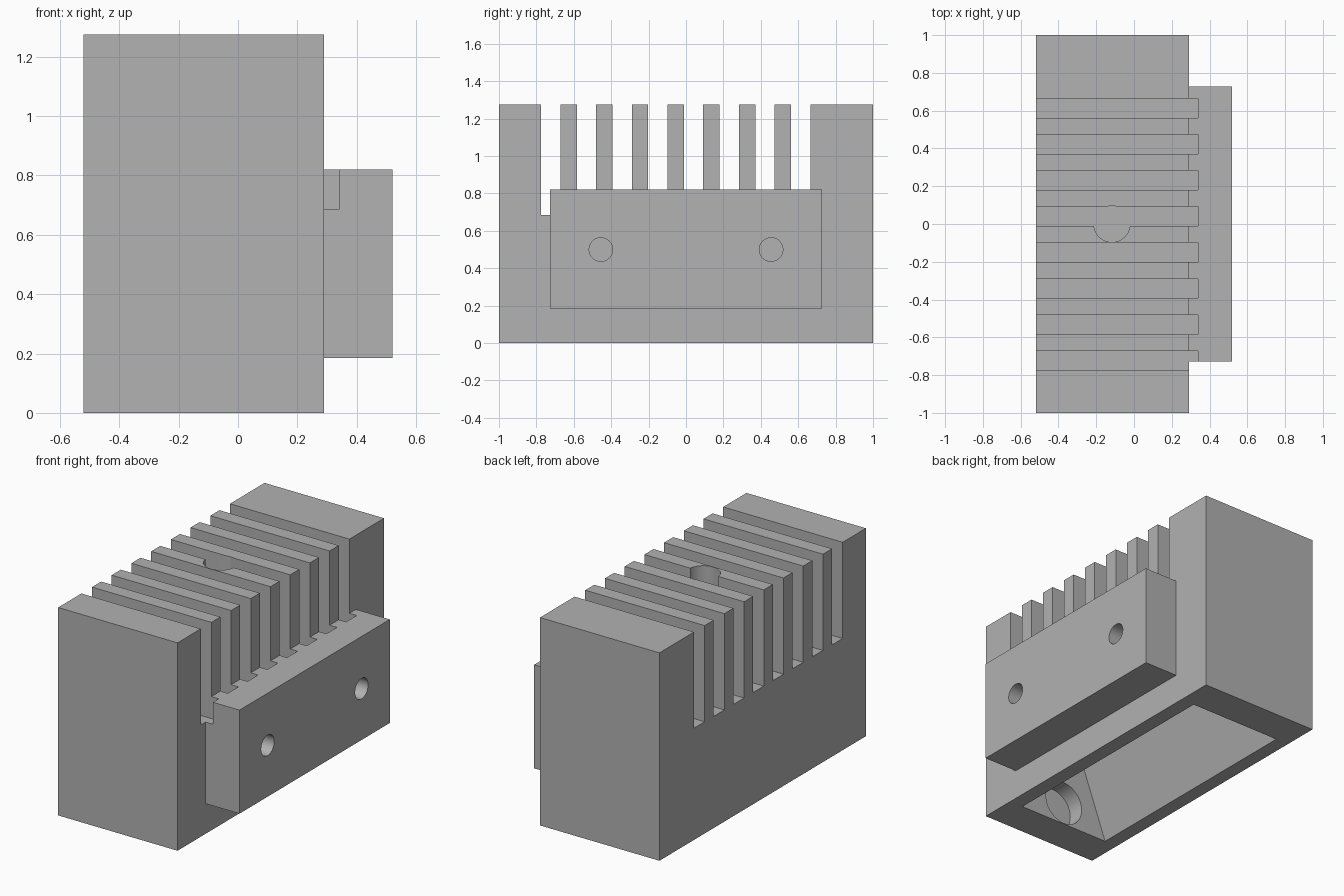
import bpy
import bmesh
from math import radians
from mathutils import Matrix, Vector

default = bpy.data.objects.get("Cube")
if default:
    bpy.data.objects.remove(default, do_unlink=True)

grey = bpy.data.materials.new("plain grey")
grey.use_nodes = True
colour = (0.445, 0.445, 0.445, 1)
grey.diffuse_color = colour
grey.node_tree.nodes["Principled BSDF"].inputs["Base Color"].default_value = colour


def finish(name, bm):
    bmesh.ops.recalc_face_normals(bm, faces=bm.faces)
    mesh = bpy.data.meshes.new(name)
    bm.to_mesh(mesh)
    bm.free()
    mesh.materials.append(grey)
    obj = bpy.data.objects.new(name, mesh)
    bpy.context.collection.objects.link(obj)
    return obj


def box(name, low, high, roof_scale=1):
    """Box between two corners; roof_scale narrows its top along x."""
    low, high = Vector(low), Vector(high)
    centre, size = (low + high) / 2, high - low
    bm = bmesh.new()
    bmesh.ops.create_cube(bm, size=1)
    for v in bm.verts:
        if v.co.z > 0:
            v.co.x *= roof_scale
        v.co = centre + v.co * size
    return finish(name, bm)


def cylinder(name, start, end, radius):
    start, end = Vector(start), Vector(end)
    axis = end - start
    turn = axis.to_track_quat("Z", "Y").to_matrix().to_4x4()
    bm = bmesh.new()
    bmesh.ops.create_cone(bm, cap_ends=True, segments=48, radius1=radius,
                          radius2=radius, depth=axis.length,
                          matrix=Matrix.Translation((start + end) / 2) @ turn)
    return finish(name, bm)


def combine(target, other, operation):
    """Apply a boolean, then discard the helper."""
    other.hide_render = True
    mod = target.modifiers.new(other.name, "BOOLEAN")
    mod.operation, mod.object, mod.solver = operation, other, "EXACT"
    bpy.context.view_layer.objects.active = target
    bpy.ops.object.modifier_apply(modifier=mod.name)
    bpy.data.objects.remove(other, do_unlink=True)


# Main block with the mounting plate on its side
LEFT, RIGHT, TOP, MID = -0.52, 0.29, 1.275, -0.117
block = box("slotted_block", (LEFT, -1, 0), (RIGHT, 1, TOP))
combine(block, box("side_plate", (0.2, -0.728, 0.185), (0.52, 0.728, 0.82)), "UNION")

# Row of slots across the top, running slightly into the plate
FLOOR = 0.685
for i in range(8):
    y = -0.775 + i * 0.191
    combine(block, box("slot", (LEFT - 0.1, y, FLOOR), (0.34, y + 0.103, TOP + 0.1)),
            "DIFFERENCE")

# Round bore through the middle ribs, down to the slot floor
combine(block, cylinder("top_bore", (MID, 0, FLOOR), (MID, 0, TOP + 0.1), 0.096),
        "DIFFERENCE")

# Screw holes in the plate
for y in (-0.455, 0.455):
    combine(block, cylinder("screw_hole", (RIGHT, y, 0.5), (0.6, y, 0.5), 0.063),
            "DIFFERENCE")

# Tapered hollow underneath, with a round recess in its front wall
combine(block, box("hollow", (MID - 0.315, -0.777, -0.001), (MID + 0.315, 0.777, 0.5), 0.4),
        "DIFFERENCE")
combine(block, cylinder("recess", (MID, -0.88, 0.142), (MID, -0.7, 0.142), 0.136),
        "DIFFERENCE")

# Smooth bores, crisp edges
bpy.ops.object.select_all(action="DESELECT")
block.select_set(True)
bpy.context.view_layer.objects.active = block
bpy.ops.object.shade_smooth_by_angle(angle=radians(30))
